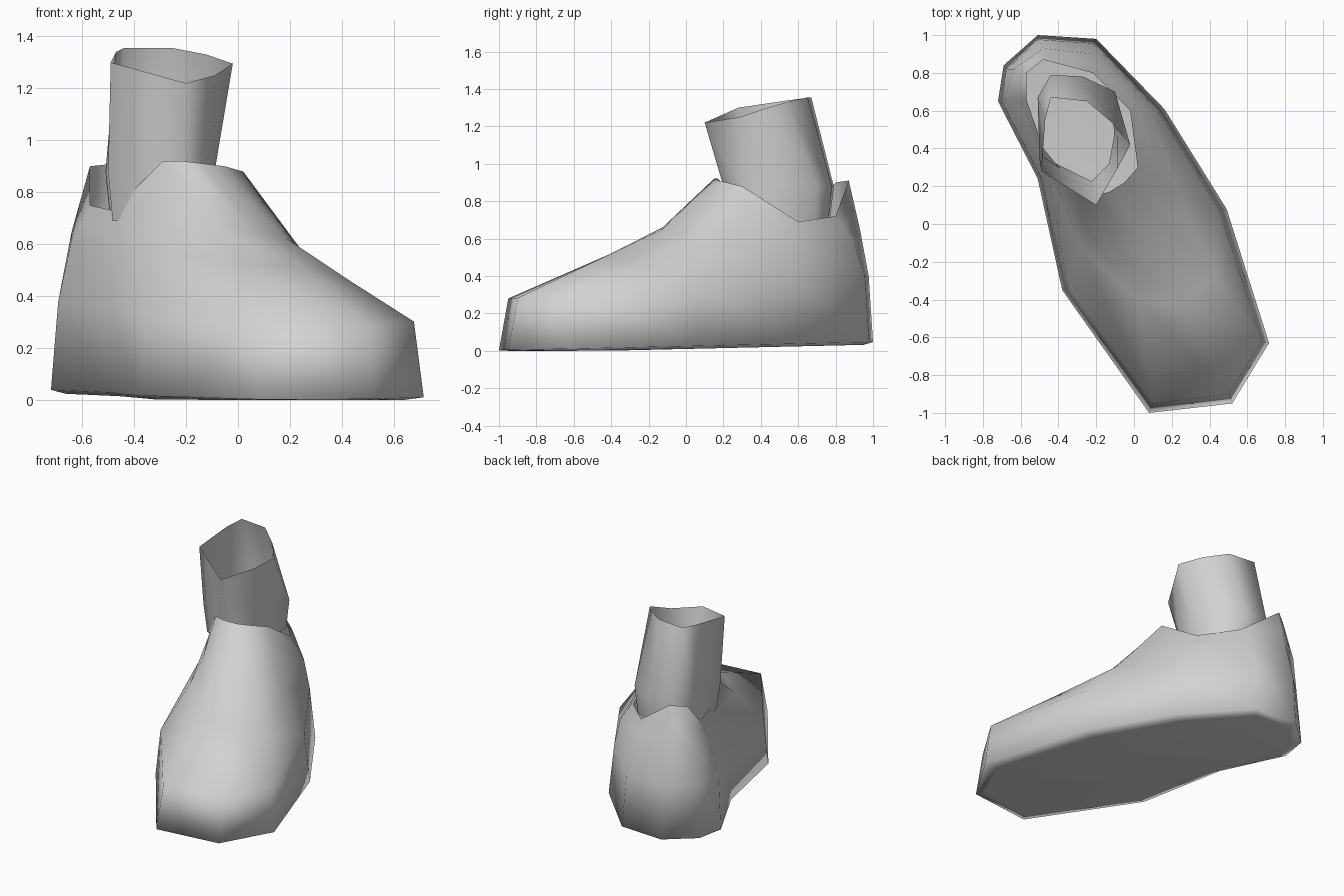
import bpy
import bmesh
from mathutils import Vector

cube = bpy.data.objects.get("Cube")
if cube:
    bpy.data.objects.remove(cube, do_unlink=True)

# One plain grey for everything
grey = bpy.data.materials.new("plain_grey")
grey.use_nodes = True
colour = (0.65, 0.65, 0.65, 1)
grey.diffuse_color = colour
grey.node_tree.nodes["Principled BSDF"].inputs["Base Color"].default_value = colour


def loft(name, rings, close_bottom=False):
    """Skin matching rings, listed from bottom to top and clockwise from above."""
    mesh = bpy.data.meshes.new(name)
    bm = bmesh.new()
    loops = [[bm.verts.new(point) for point in ring] for ring in rings]
    for low, high in zip(loops, loops[1:]):
        count = len(low)
        for i in range(count):
            j = (i + 1) % count
            bm.faces.new((low[i], high[i], high[j], low[j]))
    if close_bottom:
        bm.faces.new(loops[0])
    for face in bm.faces:
        face.smooth = True
    bm.to_mesh(mesh)
    bm.free()
    mesh.materials.append(grey)
    obj = bpy.data.objects.new(name, mesh)
    bpy.context.collection.objects.link(obj)
    return obj


def rim_height(y):
    return 0.025 + 0.022 * y


def toward_axis(x, y, amount):
    """Pull an outline point in toward the slanted middle line of the foot."""
    axis_x = -0.07 - 0.39 * y
    return x + (axis_x - x) * amount, y * (1 - amount / 3)


# Outline of the sole, from the heel around the outer side to the toe and back
outline = [(-0.51, 1.0), (-0.2, 0.98), (0.16, 0.61), (0.49, 0.08),
           (0.715, -0.63), (0.52, -0.95), (0.08, -1.0), (-0.38, -0.35),
           (-0.51, 0.24), (-0.72, 0.65), (-0.69, 0.84)]

sole = []
rim = []
side = []
for x, y in outline:
    rim.append(Vector((x, y, rim_height(y))))
    sx, sy = toward_axis(x, y, 0.15)
    sole.append(Vector((sx, sy, max(0, rim_height(y) - 0.015))))
    wx, wy = toward_axis(x, y, 0.07)
    if y < -0.9:
        wy = y + 0.05
    side.append(Vector((wx, wy, 0.34 + 0.06 * y)))

# Upper part of the foot
upper = [Vector(p) for p in (
    (-0.48, 0.93, 0.65), (-0.22, 0.9, 0.57), (0.08, 0.6, 0.56),
    (0.25, 0.13, 0.57), (0.43, -0.27, 0.46), (0.25, -0.42, 0.51),
    (0.02, -0.4, 0.52), (-0.28, -0.12, 0.57), (-0.46, 0.3, 0.59),
    (-0.64, 0.66, 0.62), (-0.64, 0.82, 0.65))]

# Collar, dipping on both sides of the ankle
collar = [Vector(p) for p in (
    (-0.48, 0.87, 0.91), (-0.22, 0.8, 0.72), (-0.02, 0.6, 0.69),
    (0.02, 0.3, 0.88), (-0.05, 0.22, 0.9), (-0.13, 0.17, 0.91),
    (-0.21, 0.15, 0.92), (-0.29, 0.17, 0.92), (-0.48, 0.4, 0.73),
    (-0.57, 0.66, 0.75), (-0.57, 0.8, 0.9))]

# Instep, hollowed a little in front of the collar
instep = []
for low, high in zip(upper, collar):
    point = low.lerp(high, 0.5)
    if low.y < 0:
        point.z -= 0.06
    instep.append(point)

loft("foot_shell", [sole, rim, side, upper, instep, collar], close_bottom=True)

# Open ankle tube, leaning forward toward its top
ankle_waist = [Vector((x, y, 0.88)) for x, y in (
    (-0.22, 0.2), (-0.5, 0.34), (-0.51, 0.67), (-0.44, 0.79),
    (-0.27, 0.78), (-0.1, 0.7), (-0.09, 0.46), (-0.12, 0.3))]
ankle_top = [Vector(p) for p in (
    (-0.2, 0.1, 1.22), (-0.49, 0.28, 1.3), (-0.47, 0.55, 1.34),
    (-0.44, 0.67, 1.355), (-0.25, 0.65, 1.355), (-0.12, 0.54, 1.33),
    (-0.02, 0.42, 1.295), (-0.09, 0.29, 1.25))]
middle = sum(ankle_waist, Vector()) / len(ankle_waist)
ankle_bottom = []
for point in ankle_waist:
    low = point.lerp(middle, 0.08)
    low.z = 0.69
    ankle_bottom.append(low)

loft("ankle", [ankle_bottom, ankle_waist, ankle_top])
